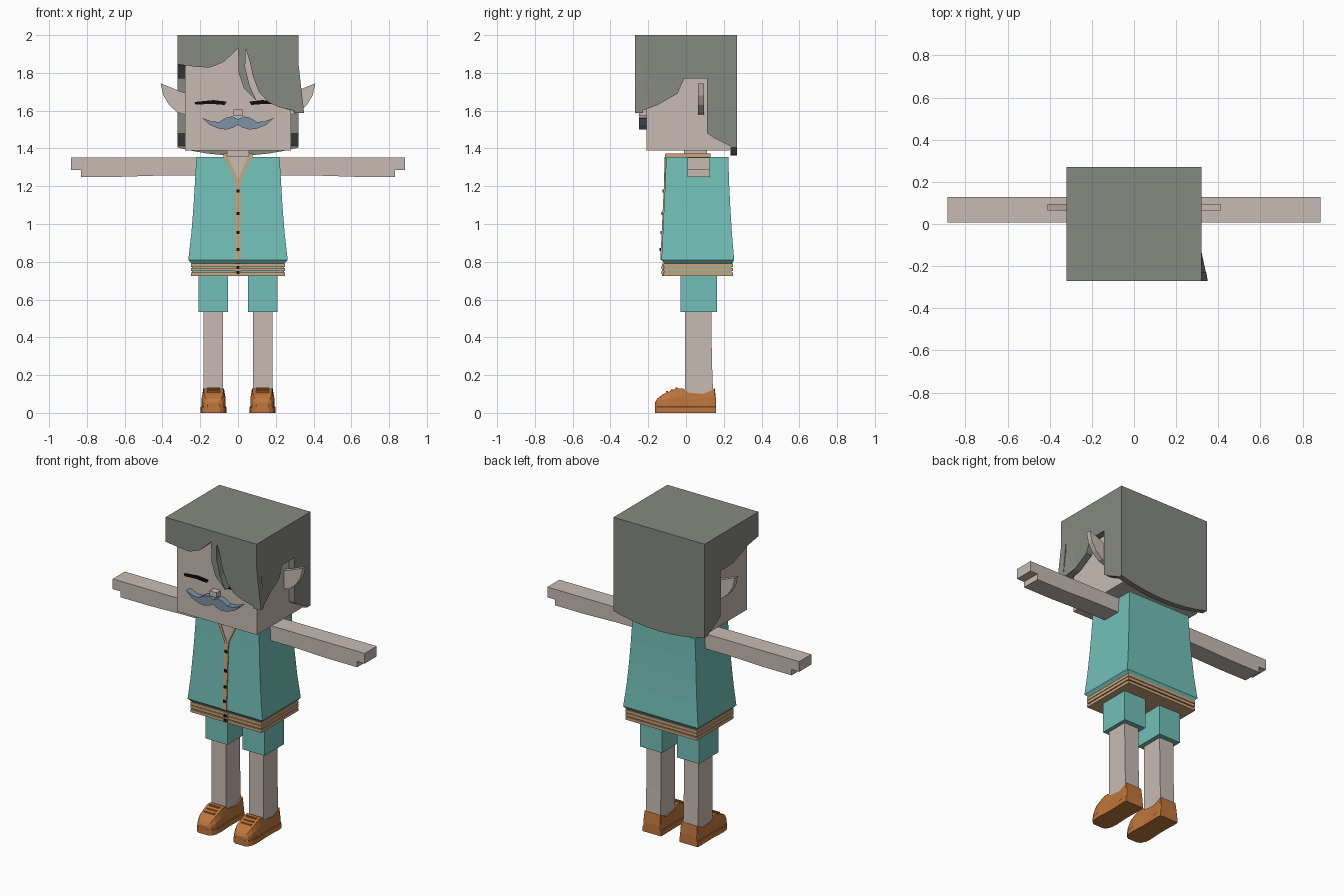
import bpy, bmesh
from mathutils import Vector

cube = bpy.data.objects.get("Cube")
if cube:
    bpy.data.objects.remove(cube, do_unlink=True)


def material(name, rgb):
    m = bpy.data.materials.new(name)
    m.use_nodes = True
    m.diffuse_color = (*rgb, 1)
    m.node_tree.nodes["Principled BSDF"].inputs["Base Color"].default_value = (*rgb, 1)
    return m


HAIR = material("grey hair", (0.24, 0.25, 0.22))
SKIN = material("pale skin", (0.57, 0.50, 0.45))
TEAL = material("teal cloth", (0.17, 0.53, 0.48))
TAN = material("tan trim", (0.61, 0.37, 0.20))
LEATHER = material("orange leather", (0.52, 0.18, 0.045))
BLUE = material("blue grey moustache", (0.21, 0.29, 0.38))
BLACK = material("black", (0.004, 0.004, 0.004))


def finish(name, bm, mat):
    bmesh.ops.recalc_face_normals(bm, faces=bm.faces)
    me = bpy.data.meshes.new(name)
    bm.to_mesh(me)
    bm.free()
    me.materials.append(mat)
    ob = bpy.data.objects.new(name, me)
    bpy.context.collection.objects.link(ob)
    return ob


def loft(name, rings, mat):
    """Skin a list of equal rings of 3D points and cap both ends."""
    bm = bmesh.new()
    loops = [[bm.verts.new(p) for p in r] for r in rings]
    n = len(loops[0])
    for a, b in zip(loops, loops[1:]):
        for i in range(n):
            j = (i + 1) % n
            bm.faces.new((a[i], a[j], b[j], b[i]))
    bm.faces.new(loops[0])
    bm.faces.new(loops[-1])
    return finish(name, bm, mat)


def box(name, x, y, z, mat):
    ring = lambda h: [(x[0], y[0], h), (x[1], y[0], h), (x[1], y[1], h), (x[0], y[1], h)]
    return loft(name, [ring(z[0]), ring(z[1])], mat)


def prism(name, pts, axis, a, b, mat, bend=None):
    """Extrude an outline along x or y; an optional bend moves cut vertices."""
    at = (lambda p, d: (d, p[0], p[1])) if axis == "x" else (lambda p, d: (p[0], d, p[1]))
    ob = loft(name, [[at(p, a) for p in pts], [at(p, b) for p in pts]], mat)
    if bend:
        bm = bmesh.new()
        bm.from_mesh(ob.data)
        bmesh.ops.triangulate(bm, faces=bm.faces)
        for co, no in (((0, 0, 1.85), (0, 0, 1)), ((0, -0.13, 0), (0, 1, 0)), ((0.2, 0, 0), (1, 0, 0))):
            bmesh.ops.bisect_plane(bm, geom=bm.verts[:] + bm.edges[:] + bm.faces[:],
                                   plane_co=co, plane_no=no)
        for v in bm.verts:
            v.co = bend(v.co)
        bmesh.ops.triangulate(bm, faces=bm.faces)
        bm.to_mesh(ob.data)
        bm.free()
    return ob


def clamp(t):
    return max(0.0, min(1.0, t))


def flare(co):
    """Push the low front left corner of the hair outward."""
    k = clamp((1.85 - co.z) / 0.26) * clamp((-0.13 - co.y) / 0.13) * clamp((co.x - 0.2) / 0.12)
    return Vector((co.x + 0.03 * k, co.y, co.z))


# Head and face
box("head", (-0.28, 0.28), (-0.21, 0.23), (1.39, 1.95), SKIN)
box("nose", (-0.025, 0.025), (-0.25, -0.2), (1.573, 1.605), SKIN)
lip = [(0.03, 1.57), (0.065, 1.562), (0.10, 1.54), (0.14, 1.543), (0.19, 1.562),
       (0.15, 1.525), (0.10, 1.505), (0.06, 1.5), (0.025, 1.51)]
prism("moustache", [(0, 1.555)] + lip + [(0, 1.525)] + [(-x, z) for x, z in reversed(lip)],
      "y", -0.25, -0.205, BLUE)
ear = [(0.25, 1.69), (0.30, 1.70), (0.41, 1.745), (0.395, 1.68), (0.365, 1.63), (0.32, 1.59), (0.25, 1.57)]
for s, side in ((1, "left"), (-1, "right")):
    prism(side + "_ear", [(s * x, z) for x, z in ear], "y", 0.063, 0.095, SKIN)
    eye = [(0.06, 1.648), (0.13, 1.656), (0.23, 1.646), (0.225, 1.632), (0.14, 1.636), (0.07, 1.63)]
    prism(side + "_closed_eye", [(s * x, z) for x, z in eye], "y", -0.217, -0.209, BLACK)

# Hair shell: crown, back, fringe and two side panels
box("hair_crown", (-0.32, 0.32), (-0.268, 0.27), (1.94, 2.0), HAIR)
hem = [(x / 8 * 0.32, 1.362 + 0.043 * (x / 8) ** 2) for x in range(-8, 9, 2)]
prism("hair_back", hem + [(0.32, 2), (-0.32, 2)], "y", 0.235, 0.27, HAIR)
fringe = [(-0.32, 2), (-0.32, 1.845), (-0.22, 1.832), (-0.15, 1.828), (-0.08, 1.855), (-0.03, 1.9),
          (0, 1.93), (0.004, 1.8), (0.03, 1.72), (0.10, 1.65), (0.062, 1.73), (0.038, 1.83),
          (0.04, 1.93), (0.06, 1.87), (0.08, 1.78), (0.11, 1.7), (0.16, 1.645), (0.22, 1.617),
          (0.32, 1.587), (0.32, 2)]
prism("hair_fringe", fringe, "y", -0.27, -0.228, HAIR, flare)
back_part = [(-0.01, 1.77), (0.112, 1.77), (0.112, 1.48), (0.15, 1.455), (0.25, 1.405), (0.27, 1.405), (0.27, 2)]
prism("hair_left_side", [(-0.27, 2), (-0.27, 1.587), (-0.15, 1.63), (-0.045, 1.69)] + back_part,
      "x", 0.278, 0.32, HAIR, flare)
prism("hair_right_side", [(-0.27, 2), (-0.27, 1.845), (-0.15, 1.825), (-0.07, 1.79)] + back_part,
      "x", -0.32, -0.278, HAIR)

# Shirt: half width, front and back at each height
shirt = [(0.785, 0.24, -0.11, 0.24), (0.81, 0.263, -0.13, 0.255), (0.95, 0.247, -0.123, 0.243),
         (1.10, 0.235, -0.116, 0.234), (1.22, 0.228, -0.11, 0.228), (1.355, 0.22, -0.105, 0.224)]
loft("shirt", [[(-w, f, z), (w, f, z), (w, b, z), (-w, b, z)] for z, w, f, b in shirt], TEAL)


def front(z):
    """Depth of the shirt front at a height."""
    for (z0, _, f0, _), (z1, _, f1, _) in zip(shirt[1:], shirt[2:]):
        if z <= z1:
            return f0 + (f1 - f0) * (z - z0) / (z1 - z0)
    return shirt[-1][2]


def front_plate(name, rows, depth, mat):
    """Thin plate on the shirt front; rows are (z, x0, x1)."""
    loft(name, [[(a, front(z) - depth, z), (b, front(z) - depth, z),
                 (b, front(z) + 0.002, z), (a, front(z) + 0.002, z)] for z, a, b in rows], mat)


front_plate("neck_opening", [(1.235, -0.001, 0.001), (1.357, -0.058, 0.058)], 0.003, SKIN)
front_plate("placket", [(z, -0.013, 0.013) for z in (0.81, 0.95, 1.1, 1.22, 1.24)], 0.006, TAN)
for s, side in ((1, "left"), (-1, "right")):
    front_plate(side + "_collar_edge", [(1.225, 0, s * 0.012), (1.25, s * 0.006, s * 0.022),
                                        (1.37, s * 0.058, s * 0.078)], 0.007, TAN)
    box(side + "_collar", sorted((s * 0.058, s * 0.078)), (-0.108, 0.13), (1.345, 1.373), TAN)
box("back_collar", (-0.06, 0.06), (0.112, 0.13), (1.345, 1.373), TAN)
box("neck", (-0.057, 0.057), (-0.01, 0.112), (1.33, 1.41), SKIN)
for z in (1.175, 1.055, 0.955, 0.865):
    box("button", (-0.009, 0.009), (front(z) - 0.012, front(z)), (z - 0.008, z + 0.008), BLACK)

# Banded hem with teal lines between tan ridges
box("hem_core", (-0.243, 0.243), (-0.113, 0.241), (0.728, 0.79), TEAL)
for z in (0.726, 0.75, 0.772):
    box("hem_band", (-0.25, 0.25), (-0.121, 0.249), (z, z + 0.018), TAN)
box("hem_placket", (-0.013, 0.013), (-0.126, -0.11), (0.726, 0.79), TAN)
for z in (0.742, 0.77):
    box("hem_button", (-0.009, 0.009), (-0.131, -0.12), (z - 0.008, z + 0.008), BLACK)

# Shoe sections: depth, half width, top height, top half width
shoe = [(-0.165, 0.035, 0.055, 0.025), (-0.153, 0.053, 0.075, 0.04), (-0.125, 0.066, 0.097, 0.05),
        (-0.085, 0.069, 0.115, 0.052), (-0.05, 0.067, 0.13, 0.052), (-0.015, 0.065, 0.13, 0.054),
        (0.01, 0.064, 0.108, 0.056), (0.09, 0.065, 0.1, 0.057), (0.125, 0.067, 0.115, 0.057),
        (0.152, 0.066, 0.13, 0.055), (0.16, 0.064, 0.06, 0.058)]

# Arms, legs, shorts and shoes on both sides
for s, side in ((1, "left"), (-1, "right")):
    arm = [(0.19, 1.257), (0.4, 1.257), (0.62, 1.25), (0.832, 1.25), (0.832, 1.287),
           (0.885, 1.287), (0.885, 1.352), (0.19, 1.352)]
    prism(side + "_arm", [(s * x, z) for x, z in arm], "y", 0.007, 0.128, SKIN)
    box(side + "_shorts_leg", sorted((s * 0.053, s * 0.208)), (-0.03, 0.165), (0.535, 0.74), TEAL)
    loft(side + "_leg", [[(s * 0.08, -0.005, z), (s * 0.183, -0.005, z), (s * 0.183, b, z), (s * 0.08, b, z)]
                         for z, b in ((0.06, 0.145), (0.28, 0.137), (0.56, 0.134))], SKIN)
    c = s * 0.129
    loft(side + "_shoe", [[(c - w, y, 0.03), (c - 0.93 * w, y, 0.035), (c - 0.92 * w, y, 0.6 * h + 0.01),
                           (c - t, y, h), (c + t, y, h), (c + 0.92 * w, y, 0.6 * h + 0.01),
                           (c + 0.93 * w, y, 0.035), (c + w, y, 0.03)] for y, w, h, t in shoe], LEATHER)
    loft(side + "_sole", [[(c - w, y, 0.0), (c - w, y, 0.032), (c + w, y, 0.032), (c + w, y, 0.0)]
                          for y, w, h, t in shoe], LEATHER)
    for y, z in ((-0.1, 0.108), (-0.075, 0.118), (-0.05, 0.128)):
        box(side + "_lace", (c - 0.035, c + 0.035), (y - 0.006, y + 0.006), (z, z + 0.007), LEATHER)
